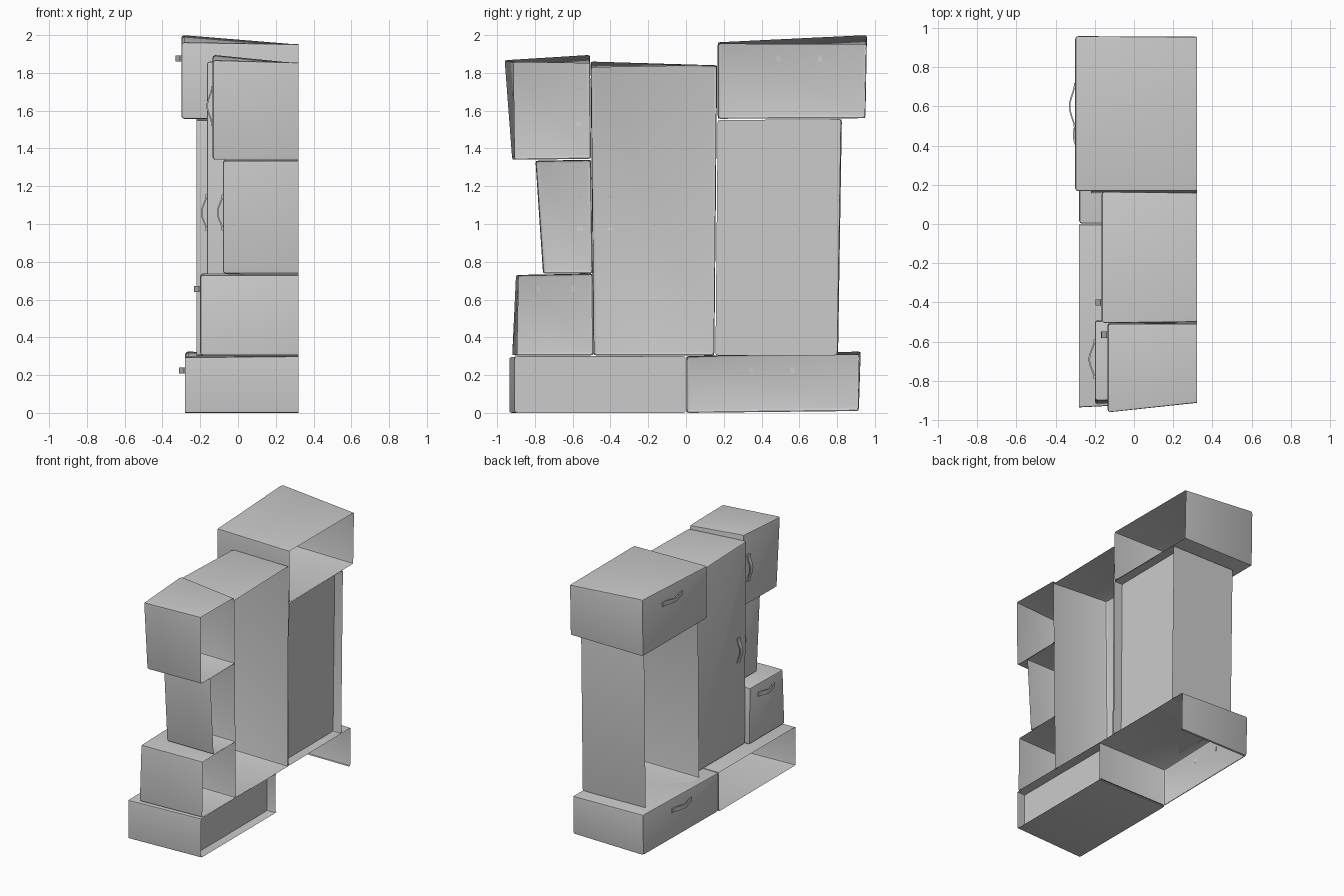
import bpy, bmesh, math
from mathutils import Vector

if "Cube" in bpy.data.objects:
    bpy.data.objects.remove(bpy.data.objects["Cube"])

BACK = 0.32      # shared plane of the open backs
PANEL = 0.25     # recessed panel of the open-fronted shelves
R = 0.015        # edge rounding


def finish(bm, name):
    bmesh.ops.recalc_face_normals(bm, faces=bm.faces)
    me = bpy.data.meshes.new(name)
    bm.to_mesh(me)
    bm.free()
    ob = bpy.data.objects.new(name, me)
    bpy.context.collection.objects.link(ob)
    bpy.ops.object.select_all(action='DESELECT')
    bpy.context.view_layer.objects.active = ob
    ob.select_set(True)
    bpy.ops.object.shade_smooth_by_angle(angle=math.radians(35))
    return ob


def inset(quad, d):
    sy, sz = (1, -1, -1, 1), (1, 1, -1, -1)
    return [(y + d * a, z + d * b) for (y, z), a, b in zip(quad, sy, sz)]


def ring(bm, x, quad, r):
    # rounded quad: three points at each corner, 12 in all
    verts = []
    for i in range(4):
        p, q, n = (Vector(quad[k % 4]) for k in (i, i - 1, i + 1))
        a, b = p + (q - p).normalized() * r, p + (n - p).normalized() * r
        for c in (a, a * .15 + b * .15 + p * .7, b):
            verts.append(bm.verts.new((x, c.x, c.y)))
    return verts


def bridge(bm, a, b, skip=()):
    for i in range(12):
        if i not in skip:
            j = (i + 1) % 12
            bm.faces.new((a[i], a[j], b[j], b[i]))


def cabinet(name, xf, front, back, door=True, floor=True):
    bm = bmesh.new()
    skip = () if floor else (2,)
    end = ring(bm, BACK, back, R)
    if door:
        rim = ring(bm, xf + R, front, R)
        mid = ring(bm, xf + .3 * R, inset(front, .3 * R), R)
        face = ring(bm, xf, inset(front, R), .006)
        bridge(bm, end, rim, skip)
        bridge(bm, rim, mid)
        bridge(bm, mid, face)
        bm.faces.new(face)
    else:
        t = (PANEL - xf) / (BACK - xf)
        quad = [tuple(Vector(f).lerp(Vector(b), t)) for f, b in zip(front, back)]
        mid = ring(bm, PANEL, quad, R)
        rim = ring(bm, xf, front, R)
        bridge(bm, end, mid)
        bridge(bm, mid, rim)
        bm.faces.new(mid)
    finish(bm, name)


def handle(name, x, y, z, length, upright):
    # bowed flat strip with flat feet
    bm = bmesh.new()
    prev, n = None, 14
    for i in range(n + 1):
        t = 2 * i / n - 1
        s = t * length / 2
        out = .026 * (.5 + .5 * math.cos(math.pi * t))
        sec = []
        for w, d in ((-.016, 0), (.016, 0), (.016, .008), (-.016, .008)):
            dy, dz = (w, s) if upright else (s, w)
            sec.append(bm.verts.new((x - out - d, y + dy, z + dz)))
        if prev:
            for k in range(4):
                bm.faces.new((prev[k], prev[(k + 1) % 4], sec[(k + 1) % 4], sec[k]))
        else:
            bm.faces.new(sec)
        prev = sec
    bm.faces.new(prev)
    finish(bm, name)


# Base row: open shelf and a drawer without a floor
cabinet("base_shelf", -.28, [(-.935, 0), (-.002, 0), (-.002, .3), (-.935, .295)],
        [(-.905, 0), (-.002, 0), (-.002, .3), (-.905, .3)], door=False)
cabinet("base_drawer", -.28, [(.002, 0), (.915, .01), (.925, .325), (.002, .3)],
        [(.002, 0), (.91, .015), (.915, .307), (.002, .3)], floor=False)

# Tall pieces
cabinet("tall_cupboard", -.165, [(-.49, .305), (.15, .305), (.165, 1.84), (-.505, 1.86)],
        [(-.485, .305), (.145, .303), (.16, 1.84), (-.5, 1.828)])
cabinet("tall_shelf", -.22, [(.156, .305), (.805, .305), (.825, 1.555), (.168, 1.55)],
        [(.156, .305), (.8, .305), (.82, 1.555), (.168, 1.55)], door=False)

# Upper and side pieces
cabinet("top_drawer", -.3, [(.168, 1.557), (.95, 1.56), (.958, 2.0), (.168, 1.962)],
        [(.168, 1.557), (.945, 1.56), (.955, 1.95), (.168, 1.952)])
cabinet("side_drawer", -.2, [(-.92, .305), (-.49, .305), (-.494, .738), (-.9, .73)],
        [(-.893, .305), (-.49, .305), (-.494, .735), (-.885, .73)])
cabinet("side_cupboard", -.08, [(-.757, .738), (-.494, .738), (-.503, 1.34), (-.797, 1.335)],
        [(-.755, .738), (-.494, .738), (-.503, 1.34), (-.795, 1.335)])
cabinet("upper_cupboard", -.135, [(-.92, 1.34), (-.503, 1.345), (-.508, 1.895), (-.96, 1.867)],
        [(-.905, 1.34), (-.503, 1.345), (-.508, 1.85), (-.912, 1.855)])

# Handles: name, front plane, y, z, length, upright
for args in (("base_drawer_handle", -.278, .455, .225, .24, False),
             ("top_drawer_handle", -.298, .6, 1.875, .24, False),
             ("side_drawer_handle", -.198, -.69, .655, .2, False),
             ("tall_cupboard_handle", -.163, -.4, 1.06, .19, True),
             ("side_cupboard_handle", -.078, -.56, 1.06, .19, True),
             ("upper_cupboard_handle", -.133, -.565, 1.625, .21, True)):
    handle(*args)
